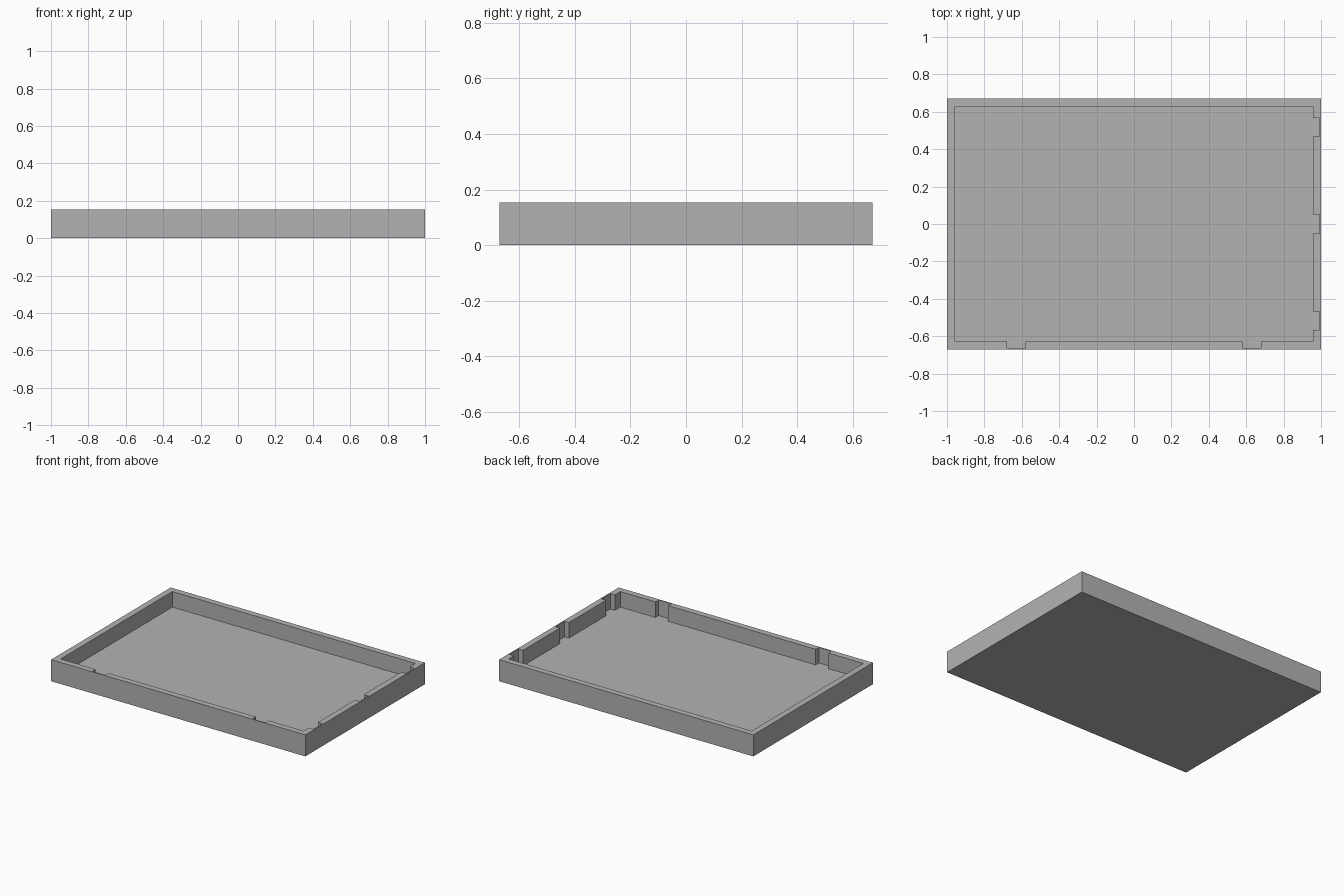
import bpy
import bmesh

cube = bpy.data.objects.get("Cube")
if cube:
    bpy.data.objects.remove(cube, do_unlink=True)

HX, HY, HEIGHT = 1.0, 0.672, 0.153   # outer half sizes and height
WALL, FLOOR = 0.044, 0.042           # wall and floor thickness
NOTCH_HALF, NOTCH_DEPTH = 0.05, 0.036

grey = bpy.data.materials.new("plain_grey")
grey.use_nodes = True
colour = (0.45, 0.45, 0.45, 1.0)
grey.diffuse_color = colour
grey.node_tree.nodes["Principled BSDF"].inputs["Base Color"].default_value = colour

# Inner outline, counter-clockwise, with notches in the front and left walls
ix, iy = HX - WALL, HY - WALL
inner = [(-ix, -iy)]


def notch(centre, place):
    """Add a rectangular recess along one wall."""
    for along, depth in ((-1, 0), (-1, 1), (1, 1), (1, 0)):
        inner.append(place(centre + along * NOTCH_HALF, depth * NOTCH_DEPTH))


for cx in (-0.63, 0.63):
    notch(cx, lambda a, d: (a, -iy - d))
inner.append((ix, -iy))
for cy in (-0.517, 0.0, 0.517):
    notch(cy, lambda a, d: (ix + d, a))
inner += [(ix, iy), (-ix, iy)]
outer = [(-HX, -HY), (HX, -HY), (HX, HY), (-HX, HY)]

bm = bmesh.new()


def ring(points, z):
    return [bm.verts.new((x, y, z)) for x, y in points]


def loop_edges(verts):
    return [bm.edges.new((v, verts[i - 1])) for i, v in enumerate(verts)]


def bridge(low, high):
    for i in range(len(low)):
        bm.faces.new((low[i - 1], low[i], high[i], high[i - 1]))


# Outer shell and underside
base, rim = ring(outer, 0), ring(outer, HEIGHT)
bm.faces.new(base)
bridge(base, rim)

# Recess walls and tray floor
floor, lip = ring(inner, FLOOR), ring(inner, HEIGHT)
bm.faces.new(floor)
bridge(floor, lip)

# Flat rim between the two outlines
edges = []
for verts in (rim, lip):
    edges += [bm.edges.get((v, verts[i - 1])) for i, v in enumerate(verts)]
bmesh.ops.triangle_fill(bm, edges=edges, use_beauty=True, use_dissolve=False)
bmesh.ops.recalc_face_normals(bm, faces=bm.faces)

mesh = bpy.data.meshes.new("notched_tray")
bm.to_mesh(mesh)
bm.free()
mesh.materials.append(grey)
tray = bpy.data.objects.new("notched_tray", mesh)
bpy.context.collection.objects.link(tray)
